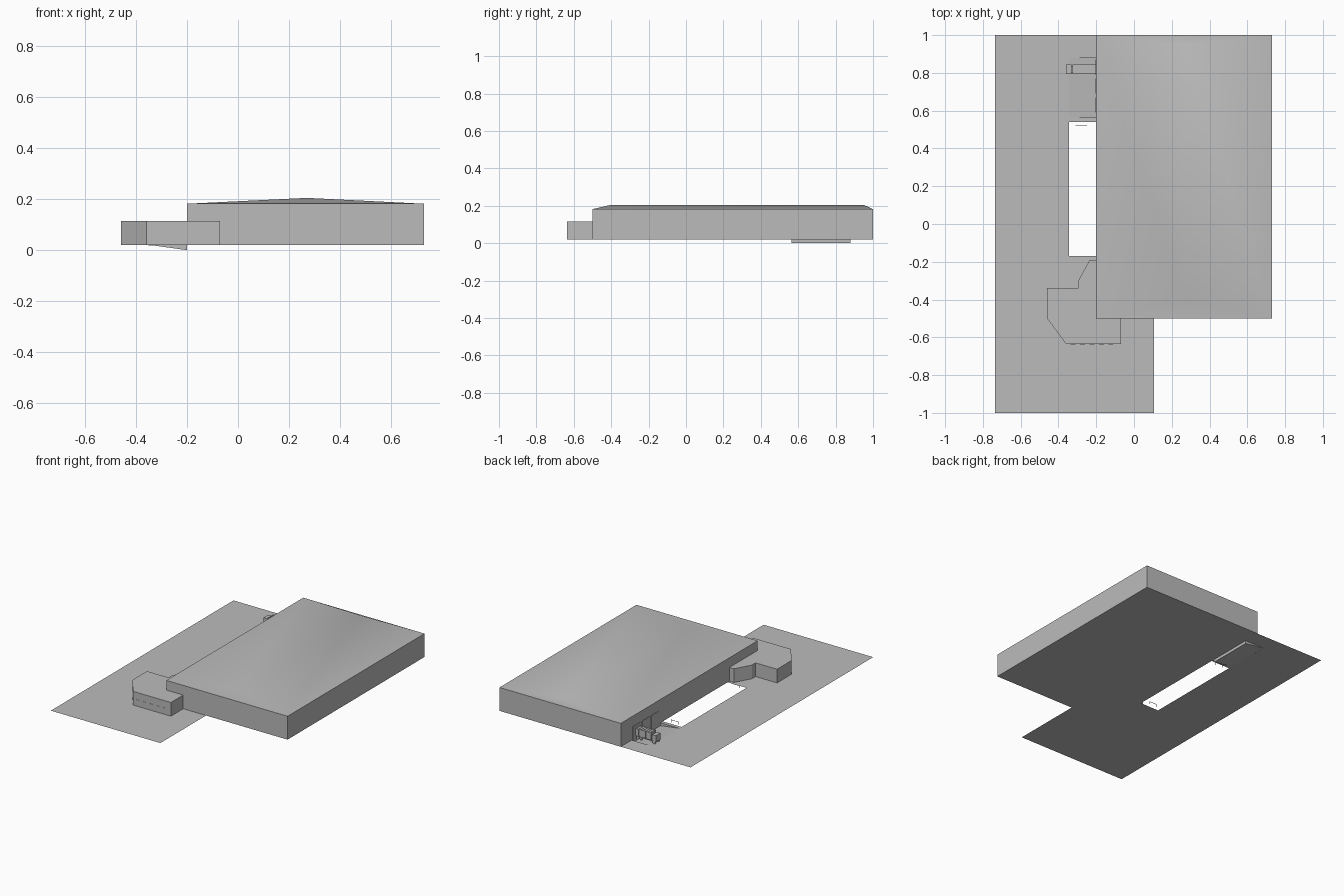
import bpy, bmesh, math

cube = bpy.data.objects.get("Cube")
if cube:
    bpy.data.objects.remove(cube, do_unlink=True)

grey = bpy.data.materials.new("model grey")
grey.use_nodes = True
colour = (0.5, 0.5, 0.5, 1)
grey.diffuse_color = colour
grey.node_tree.nodes["Principled BSDF"].inputs["Base Color"].default_value = colour

GROUND = 0.02
WALL = -0.2      # long wall of the hall facing the yard


def make(name, bm):
    mesh = bpy.data.meshes.new(name)
    bm.to_mesh(mesh)
    bm.free()
    mesh.materials.append(grey)
    obj = bpy.data.objects.new(name, mesh)
    bpy.context.collection.objects.link(obj)
    return obj


def surface(name, verts, faces):
    bm = bmesh.new()
    vs = [bm.verts.new(v) for v in verts]
    for f in faces:
        bm.faces.new([vs[i] for i in f])
    return make(name, bm)


def box(name, x0, x1, y0, y1, z0, z1):
    bm = bmesh.new()
    bmesh.ops.create_cube(bm, size=1)
    for v in bm.verts:
        v.co.x = x1 if v.co.x > 0 else x0
        v.co.y = y1 if v.co.y > 0 else y0
        v.co.z = z1 if v.co.z > 0 else z0
    return make(name, bm)


def wheel(name, x, y, z, radius, width):
    bm = bmesh.new()
    bmesh.ops.create_cone(bm, cap_ends=True, segments=10, radius1=radius,
                          radius2=radius, depth=width)
    obj = make(name, bm)
    obj.rotation_euler.x = math.pi / 2
    obj.location = (x, y, z)


# Ground sheet with openings for the yard and the loading ramp
xs = [-0.735, -0.345, WALL, 0.105]
ys = [-1, -0.5, -0.17, 0.54, 0.565, 0.88, 1]
bm = bmesh.new()
for i in range(len(xs) - 1):
    for j in range(len(ys) - 1):
        opening = i == 1 and j in (2, 4)
        under_hall = i == 2 and j > 0
        if not (opening or under_hall):
            corners = [(i, j), (i + 1, j), (i + 1, j + 1), (i, j + 1)]
            bm.faces.new([bm.verts.new((xs[a], ys[b], GROUND)) for a, b in corners])
bmesh.ops.remove_doubles(bm, verts=bm.verts, dist=0.0001)
make("ground_sheet", bm)

# Hall with a shallow hipped roof
x0, x1, y0, y1, eave, top = WALL, 0.73, -0.5, 1, 0.182, 0.205
plan = [(x0, y0), (x1, y0), (x1, y1), (x0, y1)]
verts = [(x, y, z) for z in (GROUND, eave) for x, y in plan]
verts += [(0.27, -0.4, top), (0.27, 0.95, top)]
walls = [(i, (i + 1) % 4, (i + 1) % 4 + 4, i + 4) for i in range(4)]
roof = [(4, 5, 8), (5, 6, 9, 8), (6, 7, 9), (7, 4, 8, 9)]
hall = surface("hall", verts, walls + roof + [(3, 2, 1, 0)])
bpy.ops.object.select_all(action="DESELECT")
hall.select_set(True)
bpy.context.view_layer.objects.active = hall
bpy.ops.object.shade_smooth_by_angle(angle=math.radians(30))

# Angular office annex at the hall's front corner
outline = [(-0.07, -0.45), (-0.19, -0.19), (-0.235, -0.19), (-0.295, -0.3),
           (-0.295, -0.34), (-0.46, -0.34), (-0.46, -0.5), (-0.36, -0.635),
           (-0.07, -0.635)]
n = len(outline)
verts = [(x, y, z) for z in (GROUND, 0.115) for x, y in outline]
sides = [(i, (i + 1) % n, (i + 1) % n + n, i + n) for i in range(n)]
surface("office_annex", verts, sides + [tuple(range(n, 2 * n))])

# Small window plates along the annex front
for i in range(5):
    x = -0.335 + i * 0.05
    box("annex_window", x, x + 0.025, -0.637, -0.634, 0.045, 0.065)

# Sunken loading ramp sloping down to the hall
ra, rb, y0, y1 = -0.345, WALL, 0.565, 0.88
surface("loading_ramp",
        [(ra, y0, GROUND), (rb, y0, 0), (rb, y1, 0), (ra, y1, GROUND),
         (rb, y0, GROUND), (rb, y1, GROUND)],
        [(0, 1, 2, 3), (0, 4, 1), (3, 2, 5), (1, 4, 5, 2)])

# Dock doors on the hall wall
for y in (0.59, 0.69, 0.79):
    box("dock_door", WALL - 0.004, WALL, y, y + 0.08, GROUND, 0.11)

# Ribbed delivery truck backed up to the dock
ty0, ty1 = 0.795, 0.845
box("truck_chassis", -0.35, -0.205, ty0 + 0.008, ty1 - 0.008, 0.03, 0.04)
box("truck_body", -0.325, -0.2, ty0, ty1, 0.04, 0.09)
box("truck_cab", -0.36, -0.332, ty0, ty1, 0.035, 0.08)
for i in range(7):
    x = -0.32 + i * 0.018
    box("truck_rib", x, x + 0.005, ty0 - 0.002, ty1 + 0.002, 0.04, 0.092)
for x in (-0.345, -0.245, -0.22):
    for y in (ty0 + 0.005, ty1 - 0.005):
        wheel("truck_wheel", x, y, 0.028, 0.011, 0.008)

# Small frames at both ends of the yard
for y in (-0.14, 0.52):
    box("yard_frame_bar", -0.31, -0.25, y - 0.001, y + 0.001, 0.036, 0.038)
    for x in (-0.31, -0.252):
        box("yard_frame_post", x, x + 0.002, y - 0.001, y + 0.001, GROUND, 0.036)
